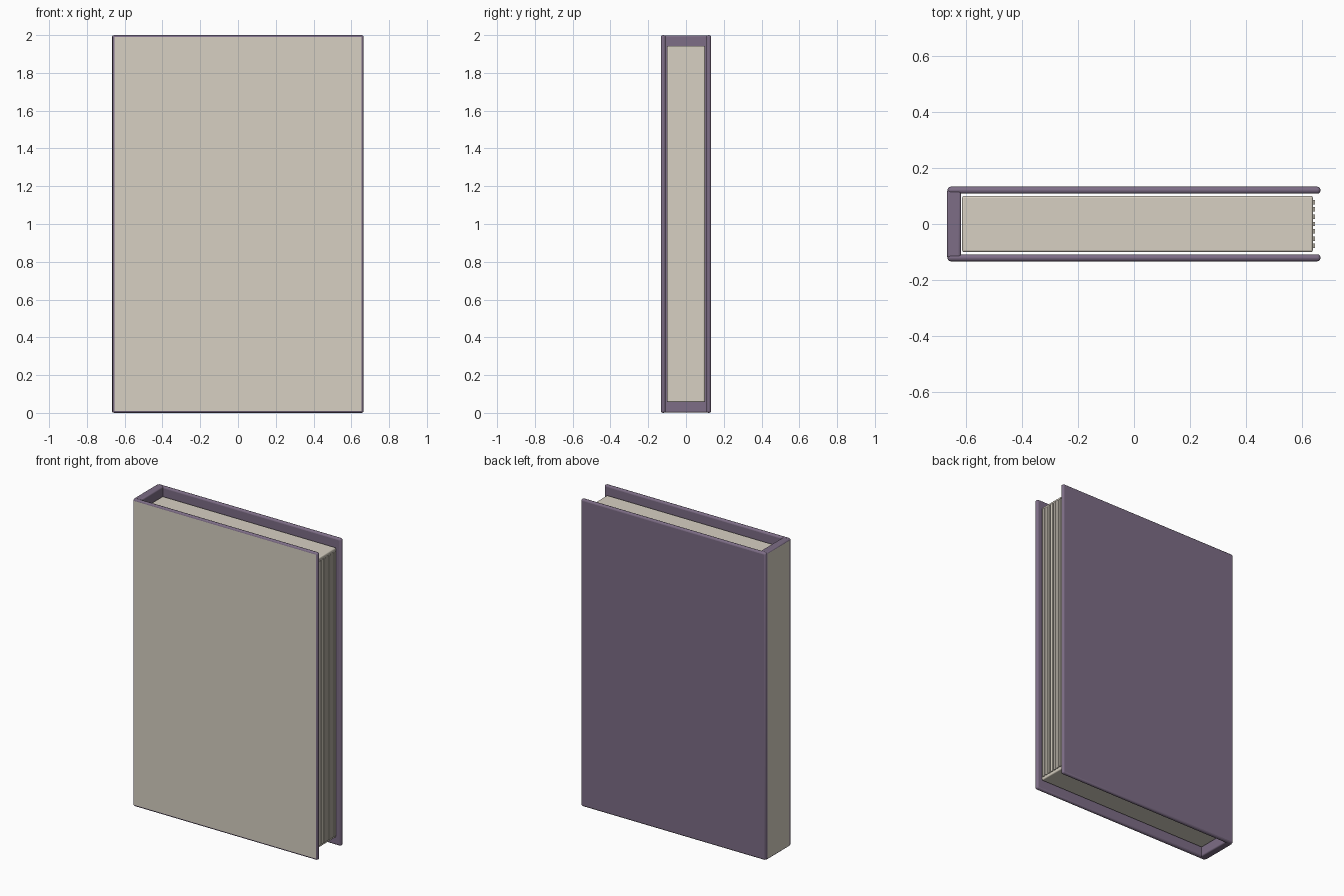
import bpy, bmesh
from mathutils import Vector

if "Cube" in bpy.data.objects:
    bpy.data.objects.remove(bpy.data.objects["Cube"])


def make_mat(name, rgb):
    m = bpy.data.materials.new(name)
    m.diffuse_color = (*rgb, 1.0)
    m.use_nodes = True
    m.node_tree.nodes["Principled BSDF"].inputs["Base Color"].default_value = m.diffuse_color
    return m


PURPLE = make_mat("muted purple cloth", (0.205, 0.153, 0.238))
CREAM = make_mat("cream paper", (0.68, 0.63, 0.54))


def box(name, lo, hi, mats, bevel=0.0, segs=3, panel=None):
    """Rounded box; the flat face pointing along `panel` gets the second material."""
    bm = bmesh.new()
    bmesh.ops.create_cube(bm, size=1)
    lo, hi = Vector(lo), Vector(hi)
    for v in bm.verts:
        v.co = Vector((lo[i] + (hi[i] - lo[i]) * (v.co[i] + 0.5) for i in range(3)))
    if bevel:
        bmesh.ops.bevel(bm, geom=bm.edges[:], offset=bevel, segments=segs,
                        profile=0.5, affect='EDGES')
    bm.normal_update()
    for f in bm.faces:
        # flat sides stay flat, rounded edges are smooth
        f.smooth = max(abs(c) for c in f.normal) < 0.999
        if panel and f.normal.dot(Vector(panel)) > 0.999:
            f.material_index = 1
    me = bpy.data.meshes.new(name)
    bm.to_mesh(me)
    bm.free()
    for m in mats:
        me.materials.append(m)
    ob = bpy.data.objects.new(name, me)
    bpy.context.collection.objects.link(ob)
    return ob


# Covers: the front one carries a cream panel inside its rounded rim
box("front_cover", (-0.665, -0.133, 0), (0.665, -0.108, 2), [PURPLE, CREAM],
    0.011, panel=(0, -1, 0))
box("back_cover", (-0.665, 0.108, 0), (0.665, 0.133, 2), [PURPLE], 0.011)

# Spine with a cream outer face
box("spine", (-0.667, -0.121, 0.001), (-0.617, 0.121, 1.999), [PURPLE, CREAM],
    0.008, panel=(-1, 0, 0))

# Page block
box("page_block", (-0.613, -0.1, 0.057), (0.638, 0.1, 1.943), [CREAM], 0.007)

# Raised page layers along the fore edge
LAYERS = 7
for i in range(LAYERS):
    y = (i - (LAYERS - 1) / 2) * 0.026
    box(f"page_layer_{i + 1}", (0.63, y - 0.008, 0.075), (0.645, y + 0.008, 1.925), [CREAM])
